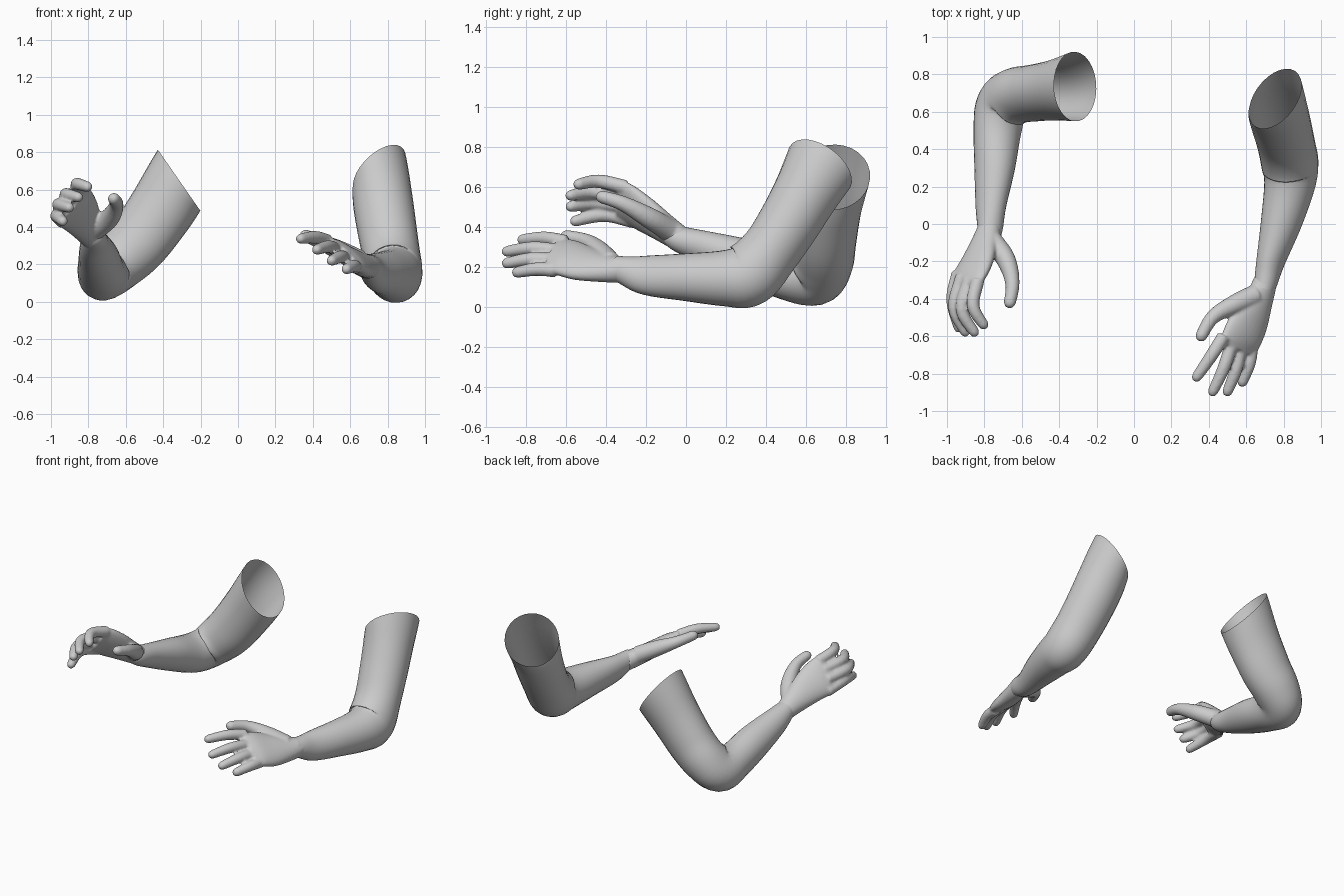
import bpy, bmesh, math
from mathutils import Vector

if "Cube" in bpy.data.objects:
    bpy.data.objects.remove(bpy.data.objects["Cube"])

skin = bpy.data.materials.new("plain grey")
skin.diffuse_color = (0.6, 0.6, 0.6, 1)
skin.use_nodes = True
skin.node_tree.nodes["Principled BSDF"].inputs["Base Color"].default_value = skin.diffuse_color
SIDES = 28


def spline(a, b, c, d, t):
    """Catmull-Rom blend between b and c."""
    return 0.5 * (2 * b + (c - a) * t + (2 * a - 5 * b + 4 * c - d) * t * t
                  + (3 * b - a - 3 * c + d) * t ** 3)


def smooth_path(sections, steps=5):
    """Sections are (x, y, z, half_width, half_depth)."""
    p = [Vector(s) for s in sections]
    p = [2 * p[0] - p[1]] + p + [2 * p[-1] - p[-2]]
    out = [spline(*p[i:i + 4], k / steps)
           for i in range(len(p) - 3) for k in range(steps)]
    return out + [p[-2]]


def loft(bm, sections, axis, start_normal=None, capped=True, round_tip=False):
    """Skin elliptical rings along a path; axis sets the width direction."""
    path = smooth_path(sections)
    pos = [Vector(s[:3]) for s in path]
    n = len(pos)
    tans = [(pos[min(i + 1, n - 1)] - pos[max(i - 1, 0)]).normalized() for i in range(n)]
    if start_normal:  # ease from the slanted cut into the path direction
        cut, blend = Vector(start_normal).normalized(), 8
        for i in range(blend):
            tans[i] = cut.lerp(tans[i], i / blend).normalized()
    frames = [(pos[i], tans[i], path[i][3], path[i][4]) for i in range(n)]
    if round_tip:
        c, t, a, b = frames.pop()
        for k in range(5):
            g = k / 4 * 1.45
            frames.append((c + t * a * (math.sin(g) - 1), t, a * math.cos(g), b * math.cos(g)))
    rings = []
    for c, t, a, b in frames:
        u = (axis - t * axis.dot(t)).normalized()
        v = t.cross(u)
        rings.append([bm.verts.new(c + u * a * math.cos(q) + v * b * math.sin(q))
                      for q in (2 * math.pi * k / SIDES for k in range(SIDES))])
    for r, s in zip(rings, rings[1:]):
        for k in range(SIDES):
            j = (k + 1) % SIDES
            bm.faces.new((r[k], r[j], s[j], s[k]))
    if capped:
        bm.faces.new(rings[0][::-1])
        bm.faces.new(rings[-1])


def finish(name, bm):
    bmesh.ops.recalc_face_normals(bm, faces=bm.faces)
    me = bpy.data.meshes.new(name)
    bm.to_mesh(me)
    bm.free()
    me.materials.append(skin)
    me.polygons.foreach_set("use_smooth", [True] * len(me.polygons))
    ob = bpy.data.objects.new(name, me)
    bpy.context.collection.objects.link(ob)
    return ob


def make_arm(name, sections, elbow, cut):
    """Open sleeve from the cut upper arm, around the elbow, to the wrist."""
    p = [Vector(s[:3]) for s in sections]
    hinge = (p[elbow] - p[0]).cross(p[-1] - p[elbow]).normalized()
    bm = bmesh.new()
    loft(bm, sections, hinge, start_normal=cut, capped=False)
    finish(name, bm)


def make_hand(name, palm, width_axis, fingers, thumb):
    """Palm, fingers and thumb fused into one soft surface."""
    bm = bmesh.new()
    loft(bm, palm, Vector(width_axis))
    for joints in fingers:
        radii = (0.036, 0.034, 0.027)
        loft(bm, [(*j, r, r) for j, r in zip(joints, radii)], Vector(width_axis), round_tip=True)
    loft(bm, [(*j, r, r) for j, r in zip(thumb, (0.058, 0.052, 0.038, 0.031))],
         Vector((0.3, 0.2, 1)), round_tip=True)
    ob = finish(name, bm)
    fuse = ob.modifiers.new("fuse", 'REMESH')
    fuse.mode = 'VOXEL'
    fuse.voxel_size = 0.008
    fuse.use_smooth_shade = True
    soften = ob.modifiers.new("soften", 'SMOOTH')
    soften.factor = 0.5
    soften.iterations = 6


# Arm on the -x side
make_arm("raised_arm", [
    (-0.315, 0.735, 0.65, 0.20, 0.185),
    (-0.42, 0.715, 0.48, 0.18, 0.16),
    (-0.53, 0.70, 0.325, 0.17, 0.15),
    (-0.63, 0.685, 0.22, 0.155, 0.15),
    (-0.705, 0.63, 0.155, 0.135, 0.155),
    (-0.73, 0.50, 0.165, 0.13, 0.125),
    (-0.745, 0.30, 0.23, 0.105, 0.115),
    (-0.765, 0.10, 0.295, 0.078, 0.09),
    (-0.77, -0.03, 0.34, 0.068, 0.065),
    (-0.785, -0.07, 0.365, 0.06, 0.055)], 4, (-0.82, 0, -0.57))
make_hand("raised_hand", [
    (-0.77, -0.02, 0.335, 0.065, 0.062),
    (-0.80, -0.10, 0.39, 0.085, 0.06),
    (-0.84, -0.20, 0.46, 0.115, 0.055),
    (-0.88, -0.28, 0.51, 0.13, 0.047),
    (-0.90, -0.335, 0.53, 0.12, 0.037)], (-0.12, 0.04, -0.19),
    [((-0.835, -0.30, 0.60), (-0.86, -0.44, 0.63), (-0.79, -0.56, 0.61)),
     ((-0.88, -0.30, 0.55), (-0.92, -0.46, 0.575), (-0.84, -0.60, 0.555)),
     ((-0.92, -0.28, 0.50), (-0.96, -0.45, 0.52), (-0.89, -0.60, 0.50)),
     ((-0.94, -0.26, 0.43), (-0.97, -0.41, 0.46), (-0.93, -0.58, 0.425))],
    [(-0.76, -0.09, 0.39), (-0.685, -0.19, 0.45), (-0.65, -0.32, 0.52), (-0.67, -0.45, 0.56)])

# Arm on the +x side
make_arm("reaching_arm", [
    (0.755, 0.67, 0.70, 0.175, 0.185),
    (0.77, 0.60, 0.57, 0.163, 0.165),
    (0.79, 0.52, 0.43, 0.16, 0.155),
    (0.815, 0.42, 0.28, 0.155, 0.15),
    (0.835, 0.31, 0.165, 0.15, 0.165),
    (0.83, 0.20, 0.145, 0.135, 0.142),
    (0.785, 0.0, 0.15, 0.108, 0.12),
    (0.73, -0.20, 0.16, 0.075, 0.10),
    (0.705, -0.31, 0.185, 0.062, 0.072),
    (0.69, -0.36, 0.20, 0.055, 0.06)], 4, (0.6, -0.5, -0.62))
make_hand("reaching_hand", [
    (0.705, -0.30, 0.185, 0.062, 0.066),
    (0.67, -0.40, 0.195, 0.085, 0.06),
    (0.62, -0.52, 0.22, 0.12, 0.055),
    (0.575, -0.61, 0.25, 0.13, 0.047),
    (0.55, -0.67, 0.255, 0.12, 0.037)], (-0.18, 0.05, 0.15),
    [((0.48, -0.60, 0.325), (0.41, -0.71, 0.345), (0.32, -0.84, 0.335)),
     ((0.525, -0.63, 0.28), (0.48, -0.77, 0.295), (0.41, -0.92, 0.275)),
     ((0.57, -0.65, 0.235), (0.545, -0.78, 0.24), (0.49, -0.92, 0.215)),
     ((0.63, -0.65, 0.185), (0.615, -0.75, 0.19), (0.57, -0.87, 0.17))],
    [(0.65, -0.38, 0.22), (0.53, -0.435, 0.28), (0.42, -0.50, 0.33), (0.345, -0.625, 0.36)])
